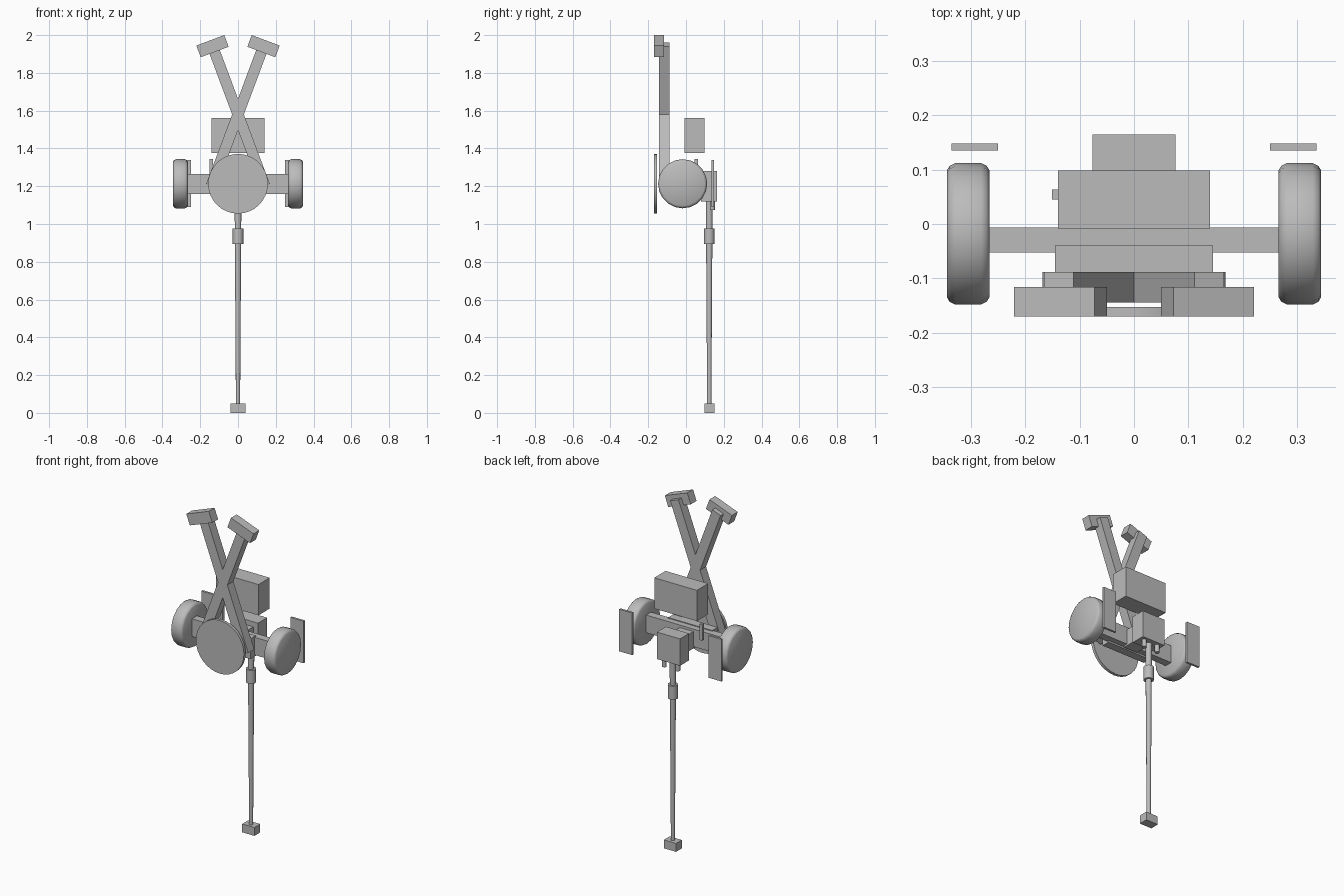
import bpy, math
from mathutils import Matrix, Vector

if "Cube" in bpy.data.objects:
    bpy.data.objects.remove(bpy.data.objects["Cube"])

grey = bpy.data.materials.new("plain_grey")
grey.diffuse_color = (0.5, 0.5, 0.5, 1)
grey.use_nodes = True
grey.node_tree.nodes["Principled BSDF"].inputs["Base Color"].default_value = grey.diffuse_color


def finish(ob, name):
    ob.name = name
    ob.data.materials.append(grey)
    return ob


def box(name, lo, hi):
    """Axis-aligned box between two corners."""
    lo, hi = Vector(lo), Vector(hi)
    bpy.ops.mesh.primitive_cube_add(size=1)
    ob = bpy.context.object
    ob.data.transform(Matrix.Translation((lo + hi) / 2) @ Matrix.Diagonal((hi - lo).to_4d()))
    return finish(ob, name)


def lathe(name, profile, origin, axis="Z", sides=16, smooth=True):
    """Solid of revolution from (radius, offset) pairs along an axis."""
    verts, faces = [], []
    for r, h in profile:
        for i in range(sides):
            a = 2 * math.pi * i / sides
            verts.append((r * math.cos(a), r * math.sin(a), h))
    for k in range(len(profile) - 1):
        for i in range(sides):
            j = (i + 1) % sides
            faces.append((k * sides + i, k * sides + j, (k + 1) * sides + j, (k + 1) * sides + i))
    faces.append(tuple(reversed(range(sides))))
    faces.append(tuple(range((len(profile) - 1) * sides, len(profile) * sides)))
    me = bpy.data.meshes.new(name)
    me.from_pydata(verts, [], faces)
    turn = {"Z": Matrix(), "X": Matrix.Rotation(math.pi / 2, 4, "Y"),
            "Y": Matrix.Rotation(-math.pi / 2, 4, "X")}[axis]
    me.transform(Matrix.Translation(origin) @ turn)
    ob = bpy.data.objects.new(name, me)
    bpy.context.collection.objects.link(ob)
    bpy.ops.object.select_all(action="DESELECT")
    ob.select_set(True)
    bpy.context.view_layer.objects.active = ob
    if smooth:
        bpy.ops.object.shade_smooth_by_angle(angle=math.radians(50))
    return finish(ob, name)


# Barrel with sleeve and muzzle block, pointing down
GY = 0.123
lathe("barrel", [(0.011, 0.03), (0.018, 1.14)], (0, GY, 0))
lathe("barrel_sleeve", [(0.028, 0.895), (0.028, 0.975)], (0, GY, 0))
box("muzzle_block", (-0.04, 0.097, 0), (0.04, 0.151, 0.05))

# Breech, cradle and recoil cylinders
box("breech", (-0.076, 0.08, 1.12), (0.076, 0.165, 1.28))
box("cradle", (-0.045, -0.03, 1.15), (0.045, 0.09, 1.25))
for s in (-1, 1):
    lathe("recoil_cylinder", [(0.013, 1.075), (0.013, 1.13)], (s * 0.045, 0.14, 0), sides=12)

# Carriage, axle and equipment box
box("axle", (-0.27, -0.052, 1.16), (0.27, -0.006, 1.265))
box("carriage", (-0.145, -0.09, 1.15), (0.145, -0.04, 1.27))
box("equipment_box", (-0.14, -0.008, 1.377), (0.14, 0.098, 1.56))
box("sight", (-0.151, 0.045, 1.25), (-0.133, 0.063, 1.345))

# Firing platform disc
lathe("platform_disc", [(0.158, -0.17), (0.158, -0.153)], (0, 0, 1.213), "Y", 32)

TILT = math.radians(20.5)
for s in (-1, 1):
    # Wheel with rounded shoulders
    lathe("wheel", [(0.117, -0.039), (0.125, -0.034), (0.13, -0.024),
                    (0.13, 0.024), (0.125, 0.034), (0.117, 0.039)],
          (s * 0.305, -0.018, 1.213), "X", 20)
    # Thin side shield behind the wheel
    a, b = sorted((s * 0.25, s * 0.336))
    box("side_shield", (a, 0.135, 1.09), (b, 0.148, 1.34))
    # Crossed trail leg and its spade, tilted about the crossing point
    m = Matrix.Translation((0, 0, 1.58)) @ Matrix.Rotation(s * TILT, 4, "Y")
    leg = box("trail_leg", (-0.029, -0.144, -0.403), (0.029, -0.088, 0.395))
    spade = box("trail_spade", (-0.079, -0.17, 0.353), (0.079, -0.116, 0.419))
    leg.data.transform(m)
    spade.data.transform(m)
